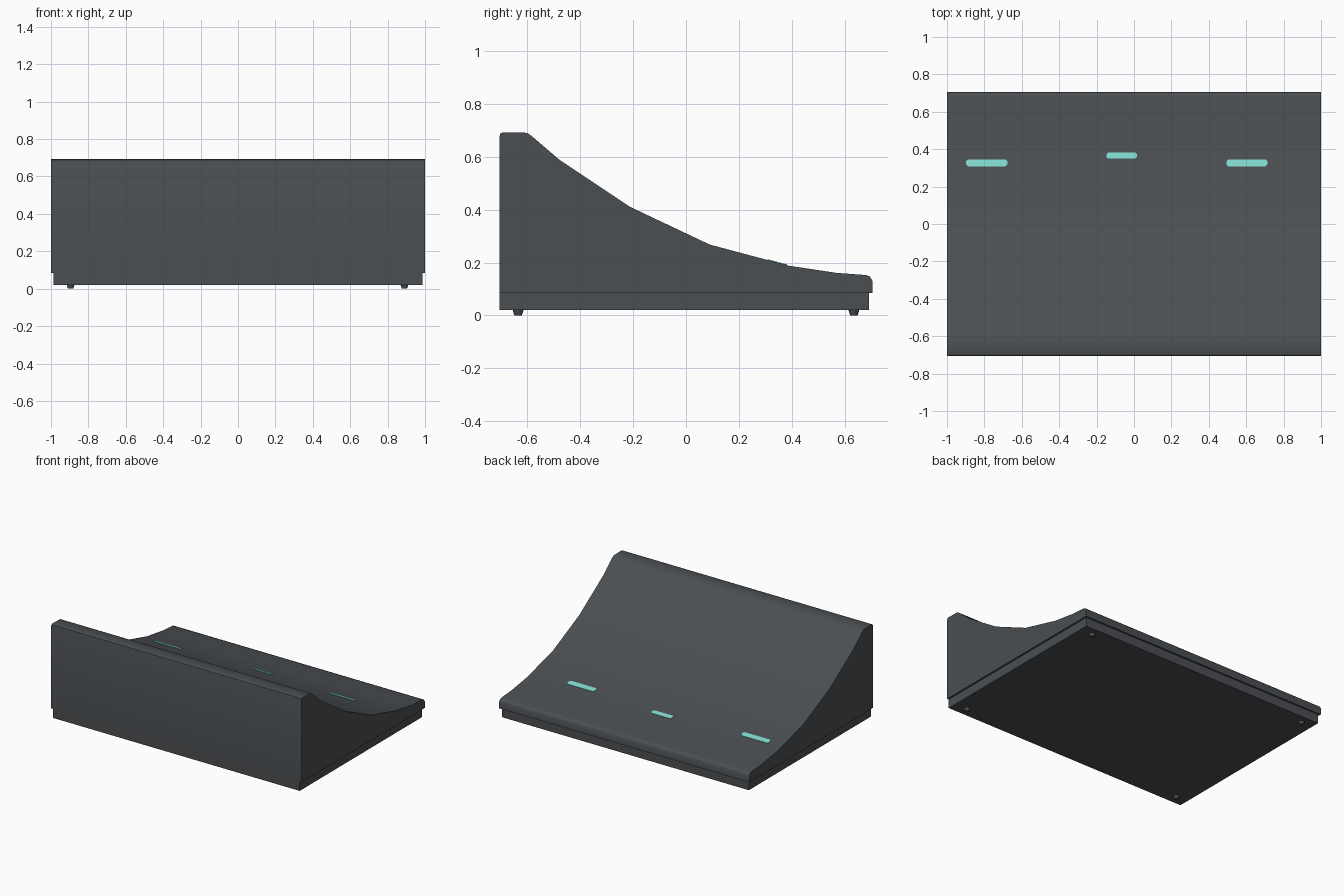
import bpy, bmesh, math

if "Cube" in bpy.data.objects:
    bpy.data.objects.remove(bpy.data.objects["Cube"])


def material(name, rgb):
    m = bpy.data.materials.new(name)
    m.diffuse_color = (*rgb, 1)
    m.use_nodes = True
    m.node_tree.nodes["Principled BSDF"].inputs["Base Color"].default_value = m.diffuse_color
    return m


GREY = material("charcoal grey", (0.070, 0.077, 0.084))
TEAL = material("indicator teal", (0.216, 0.686, 0.604))


def finish(name, bm, mat, angle=None):
    bmesh.ops.recalc_face_normals(bm, faces=bm.faces)
    mesh = bpy.data.meshes.new(name)
    bm.to_mesh(mesh)
    bm.free()
    mesh.materials.append(mat)
    ob = bpy.data.objects.new(name, mesh)
    bpy.context.collection.objects.link(ob)
    if angle:
        bpy.ops.object.select_all(action='DESELECT')
        ob.select_set(True)
        bpy.context.view_layer.objects.active = ob
        bpy.ops.object.shade_smooth_by_angle(angle=math.radians(angle))
    return ob


def prism(bm, points, offset):
    face = bm.faces.new([bm.verts.new(p) for p in points])
    ext = bmesh.ops.extrude_face_region(bm, geom=[face])
    verts = [g for g in ext["geom"] if isinstance(g, bmesh.types.BMVert)]
    bmesh.ops.translate(bm, verts=verts, vec=offset)


# Curved wedge body: side profile swept across the width
profile = [(-0.705, 0.085), (-0.705, 0.68), (-0.702, 0.689), (-0.692, 0.693),
           (-0.602, 0.691), (-0.585, 0.68), (-0.48, 0.59), (-0.21, 0.41),
           (0.09, 0.268), (0.39, 0.188), (0.57, 0.161), (0.68, 0.153),
           (0.695, 0.148), (0.705, 0.132), (0.705, 0.085)]
bm = bmesh.new()
prism(bm, [(-1, y, z) for y, z in profile], (2, 0, 0))
finish("wedge_body", bm, GREY, 45)

# Slightly narrower base tray, flush with the front
bm = bmesh.new()
prism(bm, [(-0.987, -0.705, 0.02), (0.987, -0.705, 0.02),
           (0.987, 0.692, 0.02), (-0.987, 0.692, 0.02)], (0, 0, 0.065))
finish("base_tray", bm, GREY)

# Four small tapered feet
for x in (-0.895, 0.89):
    for y in (-0.635, 0.635):
        bm = bmesh.new()
        bmesh.ops.create_cone(bm, cap_ends=True, segments=12, radius1=0.014,
                              radius2=0.021, depth=0.022)
        bmesh.ops.translate(bm, verts=bm.verts, vec=(x, y, 0.011))
        finish("foot", bm, GREY, 40)

# Indicator strips: thin rounded plates lying on the slope
SLOPE = -0.08 / 0.30


def strip(name, x0, x1, y, width):
    r, c, outline = width / 2, width / 4, []
    for dx, dy in ((x0, -r + c), (x0 + c, -r), (x1 - c, -r), (x1, -r + c),
                   (x1, r - c), (x1 - c, r), (x0 + c, r), (x0, r - c)):
        yy = y + dy
        outline.append((dx, yy, 0.268 + (yy - 0.09) * SLOPE - 0.002))
    bm = bmesh.new()
    prism(bm, outline, (0, 0, 0.005))
    finish(name, bm, TEAL)


strip("left_indicator", -0.897, -0.677, 0.327, 0.037)
strip("middle_indicator", -0.147, 0.015, 0.366, 0.032)
strip("right_indicator", 0.494, 0.713, 0.327, 0.037)
